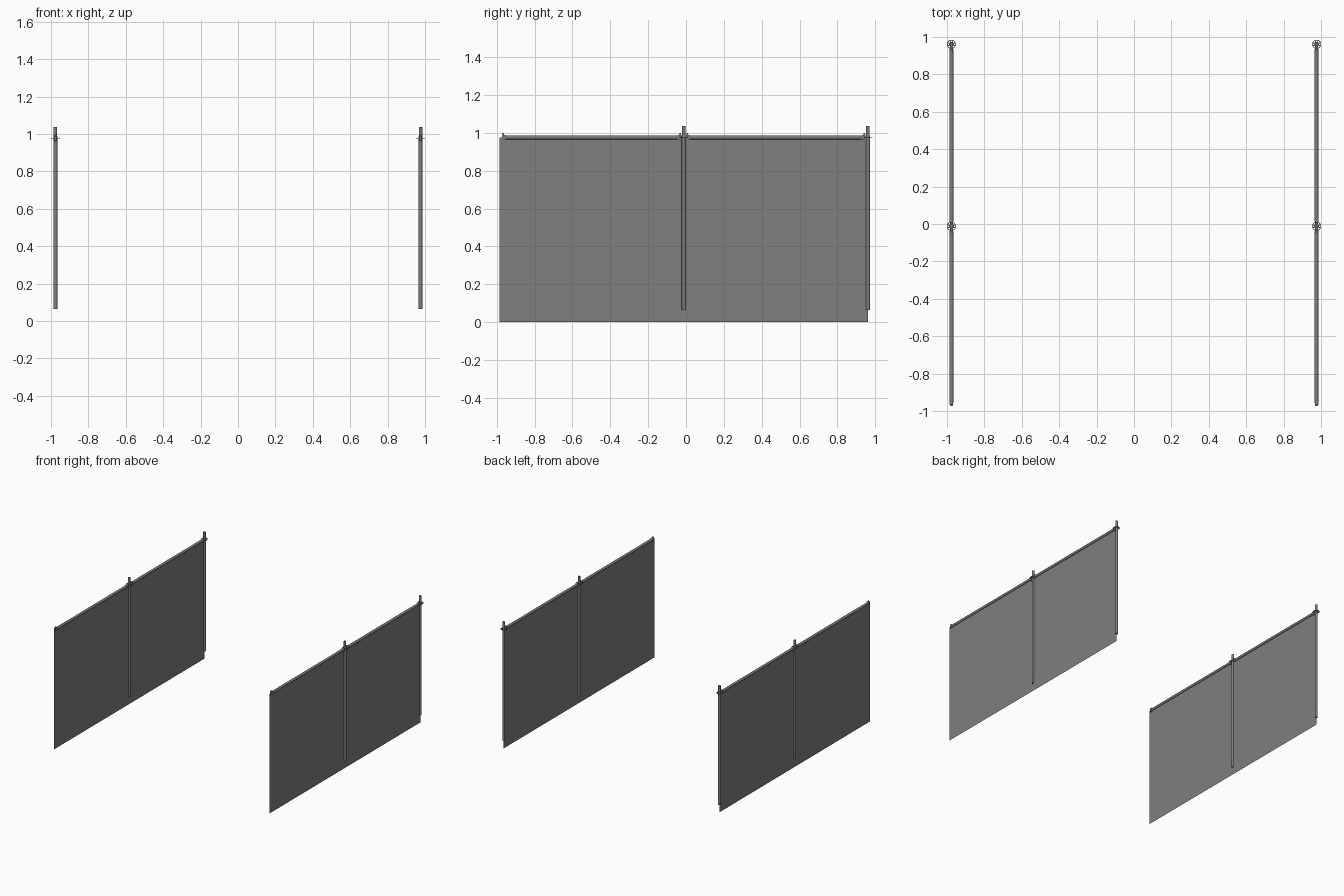
import bpy, bmesh, math
from mathutils import Matrix, Vector

if "Cube" in bpy.data.objects:
    bpy.data.objects.remove(bpy.data.objects["Cube"])

X = 0.976                      # side offset
BAY = 0.973                    # length of one bay
Y0 = -0.985                    # front end
POSTS = (Y0 + BAY, Y0 + 2 * BAY)
RAIL_Z = 0.976

dark = bpy.data.materials.new("dark_grey")
dark.diffuse_color = (0.21, 0.21, 0.21, 1)
dark.use_nodes = True
dark.node_tree.nodes["Principled BSDF"].inputs["Base Color"].default_value = dark.diffuse_color


def finish(name, bm, smooth=False):
    bmesh.ops.recalc_face_normals(bm, faces=bm.faces)
    me = bpy.data.meshes.new(name)
    bm.to_mesh(me)
    bm.free()
    me.materials.append(dark)
    ob = bpy.data.objects.new(name, me)
    bpy.context.collection.objects.link(ob)
    if smooth:
        bpy.ops.object.select_all(action='DESELECT')
        ob.select_set(True)
        bpy.context.view_layer.objects.active = ob
        bpy.ops.object.shade_smooth_by_angle(angle=math.radians(40))
    return ob


def rod(bm, a, b, r, seg=16):
    a, b = Vector(a), Vector(b)
    d = b - a
    m = Matrix.Translation((a + b) / 2) @ d.to_track_quat('Z', 'Y').to_matrix().to_4x4()
    bmesh.ops.create_cone(bm, cap_ends=True, segments=seg, radius1=r,
                          radius2=r, depth=d.length, matrix=m)


def box(bm, c, s, rot=0):
    m = (Matrix.Translation(c) @ Matrix.Rotation(rot, 4, 'Z') @ Matrix.Diagonal((*s, 1)))
    bmesh.ops.create_cube(bm, size=1, matrix=m)


def ring(bm, c, r_in, r_out, h, seg=32):
    c = Vector(c)
    loops = []
    for r, z in ((r_in, -h / 2), (r_out, -h / 2), (r_out, h / 2), (r_in, h / 2)):
        loops.append([bm.verts.new(c + Vector((r * math.cos(t), r * math.sin(t), z)))
                      for t in (2 * math.pi * i / seg for i in range(seg))])
    for k in range(4):
        p, q = loops[k], loops[(k + 1) % 4]
        for i in range(seg):
            j = (i + 1) % seg
            bm.faces.new((p[i], p[j], q[j], q[i]))


def post(x, y):
    # tube with slightly narrower spigot on top and small locking pins
    bm = bmesh.new()
    rod(bm, (x, y, 0.063), (x, y, 0.985), 0.0105)
    rod(bm, (x, y, 0.985), (x, y, 1.036), 0.0095)
    for z in (0.125, 0.165):
        rod(bm, (x - 0.0115, y, z), (x + 0.0115, y, z), 0.002, seg=8)
    finish("post", bm, True)
    # connector rosette: hub, eight spokes, rim
    bm = bmesh.new()
    ring(bm, (x, y, 0.977), 0.0105, 0.0135, 0.004)
    ring(bm, (x, y, 0.977), 0.021, 0.024, 0.004)
    for i in range(8):
        t = (i + 0.5) * math.pi / 4
        box(bm, (x + 0.0172 * math.cos(t), y + 0.0172 * math.sin(t), 0.977),
            (0.009, 0.004, 0.004), t)
    finish("rosette", bm)


def wedge_head(bm, x, y, d):
    # tapered coupling head on the rail end (d = direction to rail)
    prof = [(0.012, -0.011), (0.022, -0.015), (0.038, -0.008),
            (0.038, 0.008), (0.022, 0.015), (0.012, 0.011)]
    sides = []
    for s in (-1, 1):
        sides.append([bm.verts.new((x + s * (0.0055 if p < 0.02 else 0.0095),
                                    y + d * p, RAIL_Z + z)) for p, z in prof])
    # split each side so the faces stay planar
    for s in sides:
        bm.faces.new((s[0], s[1], s[4], s[5]))
        bm.faces.new((s[1], s[2], s[3], s[4]))
    a, b = sides
    for i in range(6):
        j = (i + 1) % 6
        bm.faces.new((a[i], b[i], b[j], a[j]))
    # vertical wedge
    box(bm, (x, y + d * 0.019, 0.977), (0.003, 0.007, 0.042))


for x in (-X, X):
    for y in POSTS:
        post(x, y)
    for i in range(2):
        a, b = Y0 + i * BAY, Y0 + (i + 1) * BAY
        # top rail
        bm = bmesh.new()
        rod(bm, (x, a + 0.028, RAIL_Z), (x, b - 0.028, RAIL_Z), 0.0105)
        finish("top_rail", bm, True)
        # couplings at both rail ends
        bm = bmesh.new()
        wedge_head(bm, x, a, 1)
        wedge_head(bm, x, b, -1)
        finish("rail_couplings", bm)
        # thin infill sheet
        bm = bmesh.new()
        bm.faces.new([bm.verts.new((x, y, z)) for y, z in
                      ((a, 0), (b, 0), (b, RAIL_Z), (a, RAIL_Z))])
        finish("sheet_panel", bm)
